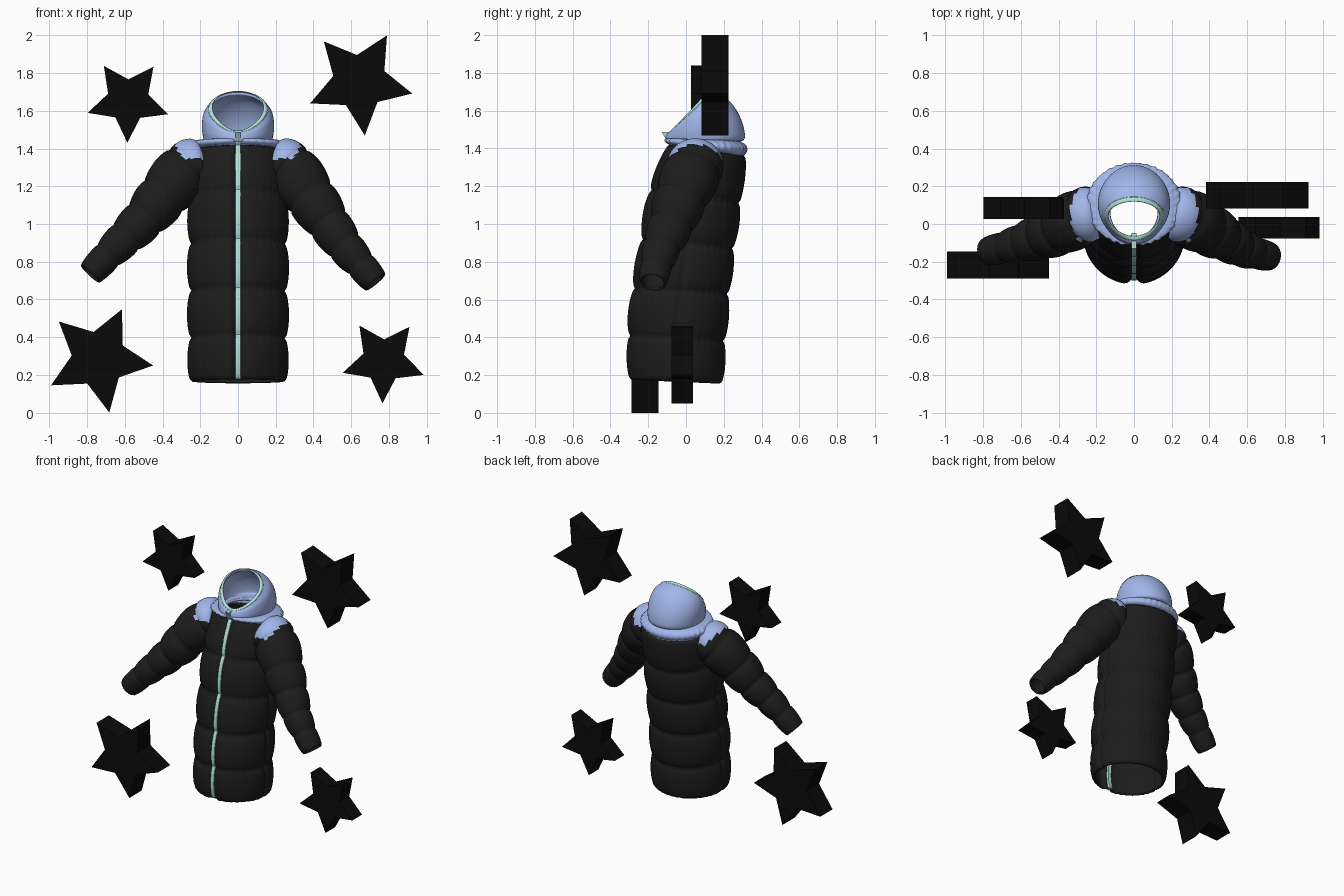
import bpy, bmesh
from math import sin, cos, pi, radians, exp, floor
from mathutils import Vector

if "Cube" in bpy.data.objects:
    bpy.data.objects.remove(bpy.data.objects["Cube"])


def material(name, rgb):
    m = bpy.data.materials.new(name)
    m.diffuse_color = (*rgb, 1)
    m.use_nodes = True
    m.node_tree.nodes["Principled BSDF"].inputs["Base Color"].default_value = m.diffuse_color
    return m


BLACK = material("black_quilt", (0.012, 0.012, 0.012))
STAR = material("star_black", (0.003, 0.003, 0.003))
BLUE = material("light_blue", (0.36, 0.47, 0.82))
TEAL = material("pale_teal", (0.45, 0.76, 0.68))


def spline(pts, t):
    """Smooth value at t (in control point units) through a list of tuples."""
    n = len(pts) - 1
    i = max(0, min(n - 1, int(floor(t))))
    f = t - i
    a, b, c, d = (Vector(pts[max(0, min(n, k))]) for k in (i - 1, i, i + 1, i + 2))
    return 0.5 * (2 * b + (c - a) * f + (2 * a - 5 * b + 4 * c - d) * f ** 2
                  + (3 * b - a - 3 * c + d) * f ** 3)


def loft(name, surf, na, nv, v0, v1, mats, pick=None, wall=0.012, cap=False):
    """Tube made of rings surf(angle, v)."""
    bm = bmesh.new()
    rings = [[bm.verts.new(surf(2 * pi * i / na, v0 + (v1 - v0) * j / nv))
              for i in range(na)] for j in range(nv + 1)]
    for lo, hi in zip(rings, rings[1:]):
        for i in range(na):
            k = (i + 1) % na
            f = bm.faces.new((lo[i], lo[k], hi[k], hi[i]))
            f.smooth = wall > 0
            if pick:
                f.material_index = pick(f.calc_center_median())
    if cap:
        bm.faces.new(rings[0])
        bm.faces.new(rings[-1])
    bmesh.ops.recalc_face_normals(bm, faces=bm.faces)
    me = bpy.data.meshes.new(name)
    bm.to_mesh(me)
    bm.free()
    ob = bpy.data.objects.new(name, me)
    bpy.context.collection.objects.link(ob)
    for m in mats:
        me.materials.append(m)
    if wall:
        s = ob.modifiers.new("wall", 'SOLIDIFY')
        s.thickness = wall
        s.offset = -1
    return ob


def puff(v):
    return abs(sin(pi * v)) ** 0.5


# Quilted body: per seam (front z, back z, front y, back y, half width)
SEAMS = [(0.175, 0.155, -0.315, 0.200, 0.268),
         (0.41, 0.38, -0.322, 0.218, 0.272),
         (0.66, 0.63, -0.298, 0.238, 0.272),
         (0.92, 0.87, -0.255, 0.265, 0.272),
         (1.18, 1.11, -0.208, 0.298, 0.268),
         (1.42, 1.36, -0.110, 0.325, 0.255)]


def body(a, v):
    zf, zb, yf, yb, rx = spline(SEAMS, v)
    s, c = sin(a), cos(a)
    p = puff(v)
    front = abs((a - 1.5 * pi))
    side = min(abs(a), abs(a - pi), abs(a - 2 * pi))
    dent = (0.024 * (1 - p) + 0.035 * exp(-(front / 0.10) ** 2)
            + 0.012 * exp(-(side / 0.05) ** 2)
            + 0.003 * sin(38 * a) * (1 - p))
    r = 1 - dent / 0.26
    return Vector((rx * c * r, (yf + yb) / 2 + (yb - yf) / 2 * s * r,
                   zf + (zb - zf) * (1 + s) / 2))


loft("coat_body", body, 128, 70, 0, 5, [BLACK])


# Yoke from the top seam in to the neck
def yoke(a, t):
    low = body(a, 5)
    neck = Vector((0.13 * cos(a), 0.065 + 0.135 * sin(a), 1.45))
    p = low.lerp(neck, t ** 1.7)
    p.z = low.z + (neck.z - low.z) * t ** 0.6 + 0.012 * sin(pi * t)
    out = 0.028 * sin(pi * t ** 0.6) + 0.003 * sin(30 * a) * sin(pi * t)
    return p + Vector((cos(a), sin(a), 0)) * out


loft("shoulder_yoke", yoke, 128, 14, 0, 1, [BLUE])

# Hood: rings given as (front y, front z, back y, back z, half width)
HOOD = [(-0.07, 1.44, 0.20, 1.44, 0.125),
        (-0.098, 1.435, 0.30, 1.44, 0.178),
        (-0.108, 1.452, 0.308, 1.50, 0.196),
        (-0.105, 1.468, 0.275, 1.59, 0.203),
        (-0.098, 1.482, 0.215, 1.665, 0.196),
        (-0.085, 1.490, 0.140, 1.702, 0.170)]


def hood(a, v):
    yf, zf, yb, zb, w = spline(HOOD, v)
    t = (1 + sin(a)) / 2
    pinch = 1 - 0.3 * (v / 5) * (1 - t) ** 1.5
    return Vector((w * cos(a) * pinch, yf + (yb - yf) * t, zf + (zb - zf) * t))


loft("hood", hood, 96, 30, 0, 5, [BLUE], wall=0.016)


# Piping round the hood opening
def piping(a, v):
    p, q = hood(a, 5), hood(a, 4.9)
    up = (p - q).normalized()
    mid = p - Vector((cos(a), sin(a), 0)) * 0.008
    side = Vector((cos(a), sin(a), 0))
    return mid + (up * sin(2 * pi * v) + side * cos(2 * pi * v)) * 0.010


loft("hood_piping", piping, 96, 10, 0, 1, [TEAL], wall=0.001)


# Front zipper following the cleft in the body
def zipper(a, v):
    p = body(1.5 * pi, v) if v <= 5 else body(1.5 * pi, 5).lerp(
        Vector((0, -0.113, 1.487)), v - 5)
    if 4.7 < v <= 5:
        p.y -= 0.012 * (v - 4.7) / 0.3
    elif v > 5:
        p.y -= 0.012 * (6 - v)
    k = a + pi / 4
    return p + Vector((0.018 * cos(k), 0.028 * sin(k) + 0.004, 0))


loft("front_zipper", zipper, 4, 60, 0.02, 6, [TEAL], wall=0, cap=True)

# Puffed sleeves: per seam (x, y, z, radius)
RIGHT = [(0.19, 0.06, 1.325, 0.105), (0.275, 0.04, 1.29, 0.130),
         (0.385, -0.025, 1.14, 0.122), (0.48, -0.075, 1.005, 0.103),
         (0.565, -0.125, 0.885, 0.088), (0.65, -0.155, 0.785, 0.074),
         (0.73, -0.175, 0.69, 0.064)]
LEFT = [(-0.19, 0.06, 1.325, 0.105), (-0.275, 0.04, 1.29, 0.130),
        (-0.395, -0.025, 1.15, 0.122), (-0.495, -0.065, 1.03, 0.103),
        (-0.595, -0.10, 0.93, 0.088), (-0.69, -0.125, 0.835, 0.074),
        (-0.785, -0.145, 0.735, 0.064)]


def sleeve(path):
    def surf(a, v):
        q = spline(path, v)
        d = spline(path, min(v + 0.3, 6)) - spline(path, max(v - 0.3, 0))
        along = Vector(d[:3]).normalized()
        n = along.cross(Vector((0, 1, 0))).normalized()
        m = n.cross(along)
        p = puff(v)
        r = q[3] + 0.026 * p * (1 - v / 9) + 0.002 * sin(24 * a) * (1 - p)
        return Vector(q[:3]) + n * r * cos(a) + m * r * 1.03 * sin(a)
    return surf


for name, path in (("right_sleeve", RIGHT), ("left_sleeve", LEFT)):
    loft(name, sleeve(path), 64, 72, 0, 6, [BLACK, BLUE],
         lambda c: int(abs(c.x) < 0.25 + (c.z - 1.28) * 0.62 and c.z > 1.345))


# Floating five-pointed stars
def star(name, x, y, z, radius, turn, depth):
    def surf(a, v):
        i = round(a / (pi / 5))
        r = radius * (0.5 if i % 2 else 1)
        k = a + radians(turn)
        return Vector((x + r * cos(k), y + depth * (v - 0.5), z + r * sin(k)))
    loft(name, surf, 10, 1, 0, 1, [STAR], wall=0, cap=True)


star("star_upper_right", 0.645, 0.153, 1.754, 0.286, 59.5, 0.142)
star("star_upper_left", -0.583, 0.085, 1.655, 0.224, -91, 0.115)
star("star_lower_left", -0.738, -0.217, 0.285, 0.29, 65, 0.143)
star("star_lower_right", 0.772, -0.02, 0.275, 0.226, -91.5, 0.112)
